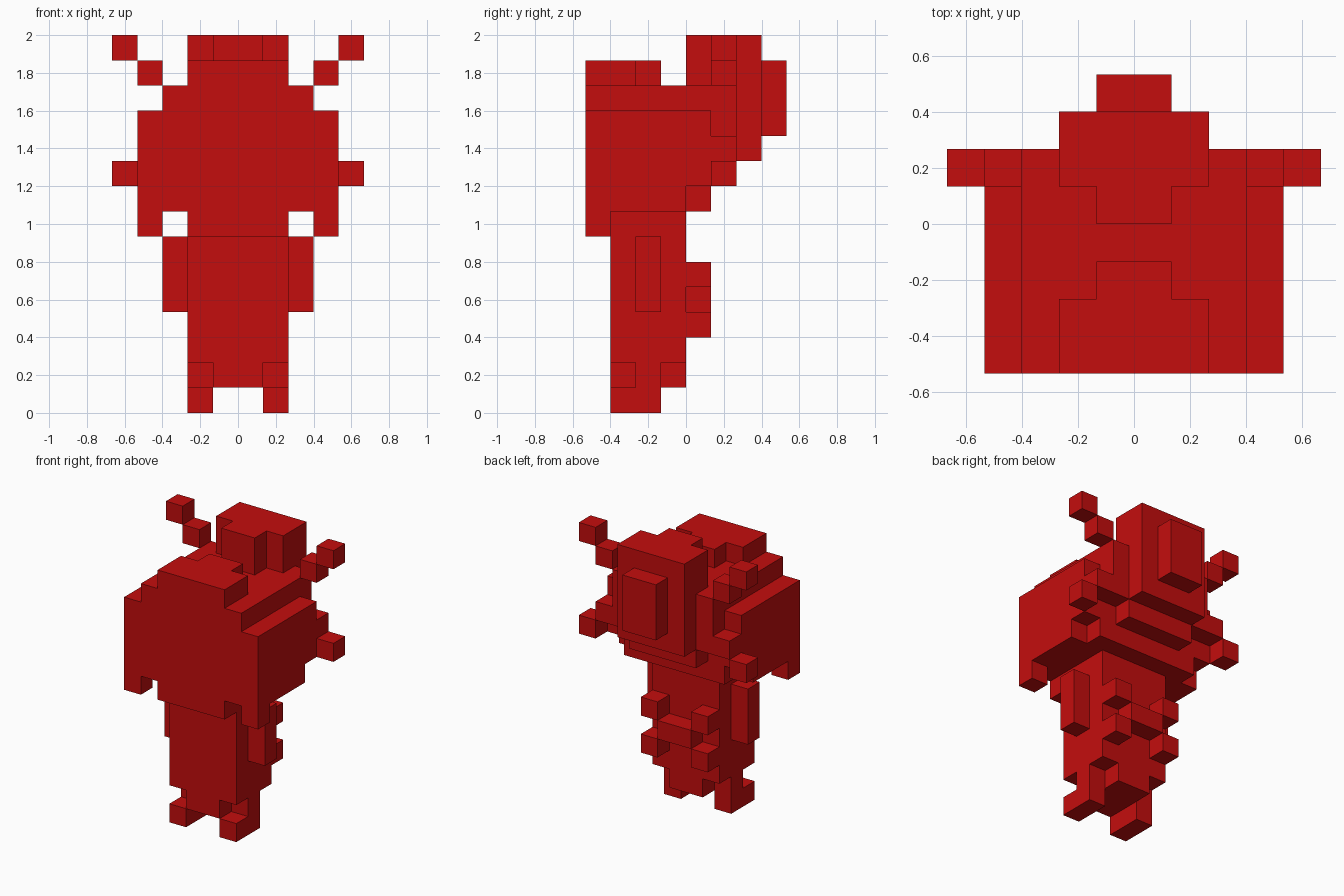
import bpy, bmesh
from mathutils import Vector

old = bpy.data.objects.get("Cube")
if old:
    bpy.data.objects.remove(old, do_unlink=True)

U = 2 / 15  # edge length of one block

red = bpy.data.materials.new("red")
red.use_nodes = True
colour = (0.55, 0.004, 0.004, 1)
red.diffuse_color = colour
red.node_tree.nodes["Principled BSDF"].inputs["Base Color"].default_value = colour


def block(x0, x1, y0, y1, z0, z1):
    return {(x, y, z) for x in range(x0, x1) for y in range(y0, y1) for z in range(z0, z1)}


def wide(w, *yz):
    """Block centred on x = 0, w cells to each side."""
    return block(-w, w, *yz)


def pair(*box):
    """Block on the left side plus its mirror image."""
    left = block(*box)
    return left | {(-1 - x, y, z) for x, y, z in left}


parts = {
    # legs, belly and arms
    "feet": pair(1, 2, -3, -1, 0, 1),
    "legs": pair(1, 2, -2, -1, 1, 2),
    "torso": wide(1, -3, 0, 1, 2) | wide(2, -3, 0, 2, 8),
    "arms": pair(2, 3, -2, -1, 4, 7),
    "back_bow": pair(1, 2, 0, 1, 3, 4) | pair(1, 2, 0, 1, 5, 6) | wide(1, 0, 1, 4, 5),
    # head, stepped away towards the back
    "head": wide(4, -4, 0, 8, 12) | wide(3, -4, 2, 12, 13)
            | wide(3, 0, 1, 8, 12) | pair(3, 4, 0, 1, 9, 12)
            | wide(2, 1, 2, 9, 12) | pair(2, 3, 1, 2, 10, 12)
            | pair(3, 4, 1, 2, 10, 11),
    "chin": wide(2, -4, -3, 7, 8),
    "cheek_locks": pair(3, 4, -4, -3, 7, 8),
    "front_tuft": wide(2, -4, -2, 13, 14) | wide(1, -2, -1, 13, 14),
    "hair_bun": wide(1, 0, 1, 13, 15) | wide(2, 1, 2, 13, 15)
                | wide(2, 2, 3, 10, 15) | wide(1, 3, 4, 11, 14),
    # loose blocks beside the head
    "upper_ribbons": pair(3, 4, 1, 2, 13, 14) | pair(4, 5, 1, 2, 14, 15),
    "lower_ribbons": pair(4, 5, 1, 2, 9, 10),
}
solid = set().union(*parts.values())


def build(name, cells):
    """Make the outer skin of a set of blocks, with flat areas merged."""
    bm = bmesh.new()
    for cell in cells:
        centre = Vector(cell) + Vector((0.5, 0.5, 0.5))
        for axis in range(3):
            for sign in (-1, 1):
                n = Vector()
                n[axis] = sign
                if tuple(int(c + d) for c, d in zip(cell, n)) in solid:
                    continue
                a = Vector()
                a[(axis + 1) % 3] = 0.5
                b = n.cross(a)
                mid = centre + n * 0.5
                corners = (mid - a - b, mid + a - b, mid + a + b, mid - a + b)
                bm.faces.new([bm.verts.new(p * U) for p in corners])
    bmesh.ops.remove_doubles(bm, verts=bm.verts, dist=U / 100)
    bmesh.ops.dissolve_limit(bm, angle_limit=0.01, verts=bm.verts, edges=bm.edges)
    mesh = bpy.data.meshes.new(name)
    bm.to_mesh(mesh)
    bm.free()
    mesh.materials.append(red)
    bpy.context.collection.objects.link(bpy.data.objects.new(name, mesh))


for part_name, part_cells in parts.items():
    build(part_name, part_cells)
